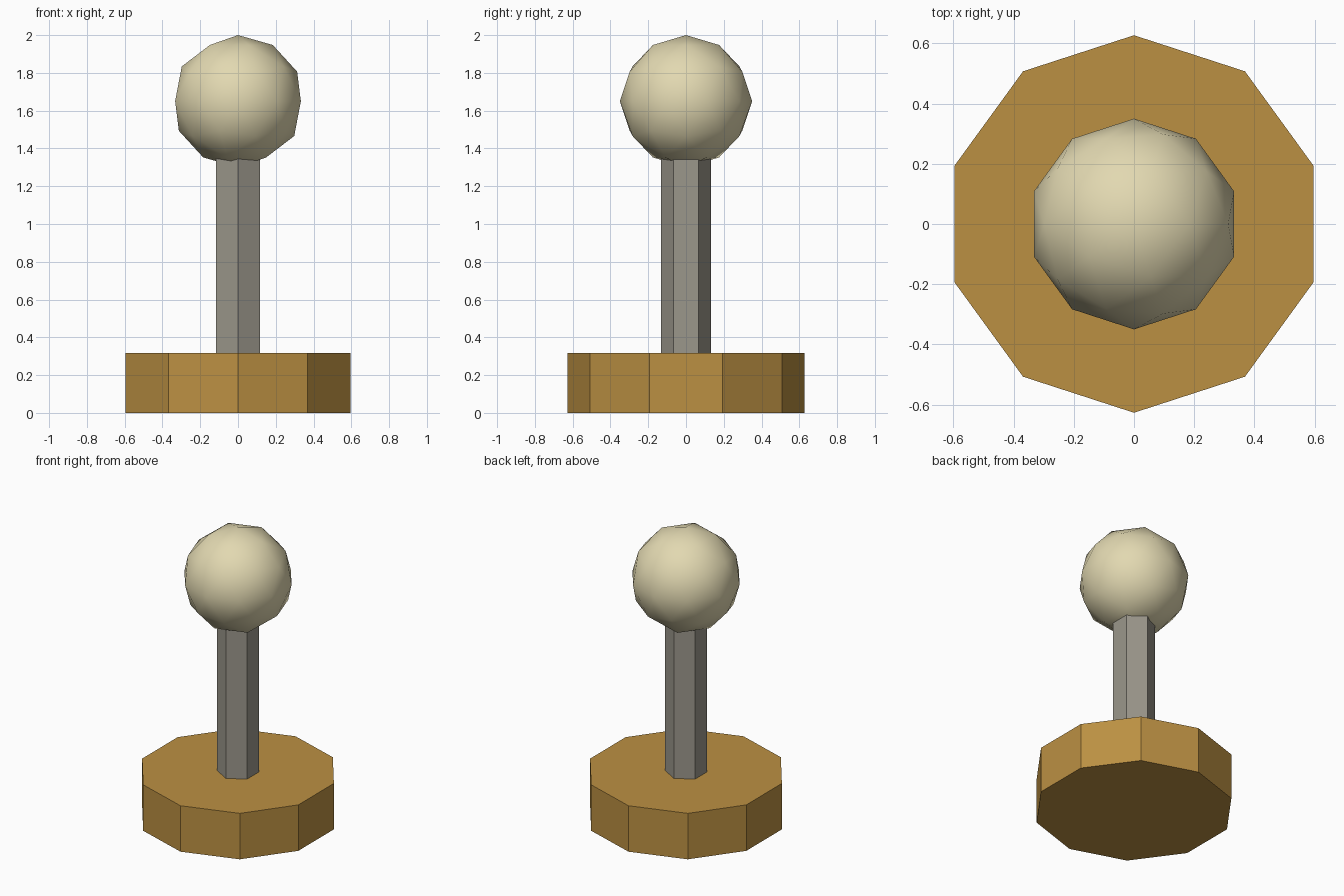
import bpy
import math

cube = bpy.data.objects.get("Cube")
if cube:
    bpy.data.objects.remove(cube, do_unlink=True)


def make_material(name, color):
    mat = bpy.data.materials.new(name)
    mat.use_nodes = True
    mat.diffuse_color = (*color, 1)
    bsdf = next(n for n in mat.node_tree.nodes if n.type == "BSDF_PRINCIPLED")
    bsdf.inputs["Base Color"].default_value = (*color, 1)
    return mat


def finish(name, mat):
    obj = bpy.context.object
    obj.name = name
    obj.data.materials.append(mat)
    return obj


def prism(name, sides, radius, bottom, top, mat):
    """Flat-sided column with a corner pointing to the front and back."""
    bpy.ops.mesh.primitive_cylinder_add(
        vertices=sides, radius=radius, depth=top - bottom,
        location=(0, 0, (bottom + top) / 2))
    return finish(name, mat)


wood = make_material("golden wood", (0.50, 0.28, 0.055))
metal = make_material("warm grey", (0.33, 0.31, 0.26))
cream = make_material("cream", (0.76, 0.69, 0.44))

# Ten-sided foot and six-sided post
prism("base", 10, 0.627, 0, 0.317, wood)
prism("post", 6, 0.133, 0.3, 1.45, metal)

# Faceted ball with smooth shading
bpy.ops.mesh.primitive_ico_sphere_add(subdivisions=2, radius=0.35, location=(0, 0, 1.65))
finish("ball", cream)
bpy.ops.object.shade_smooth_by_angle(angle=math.radians(40))
